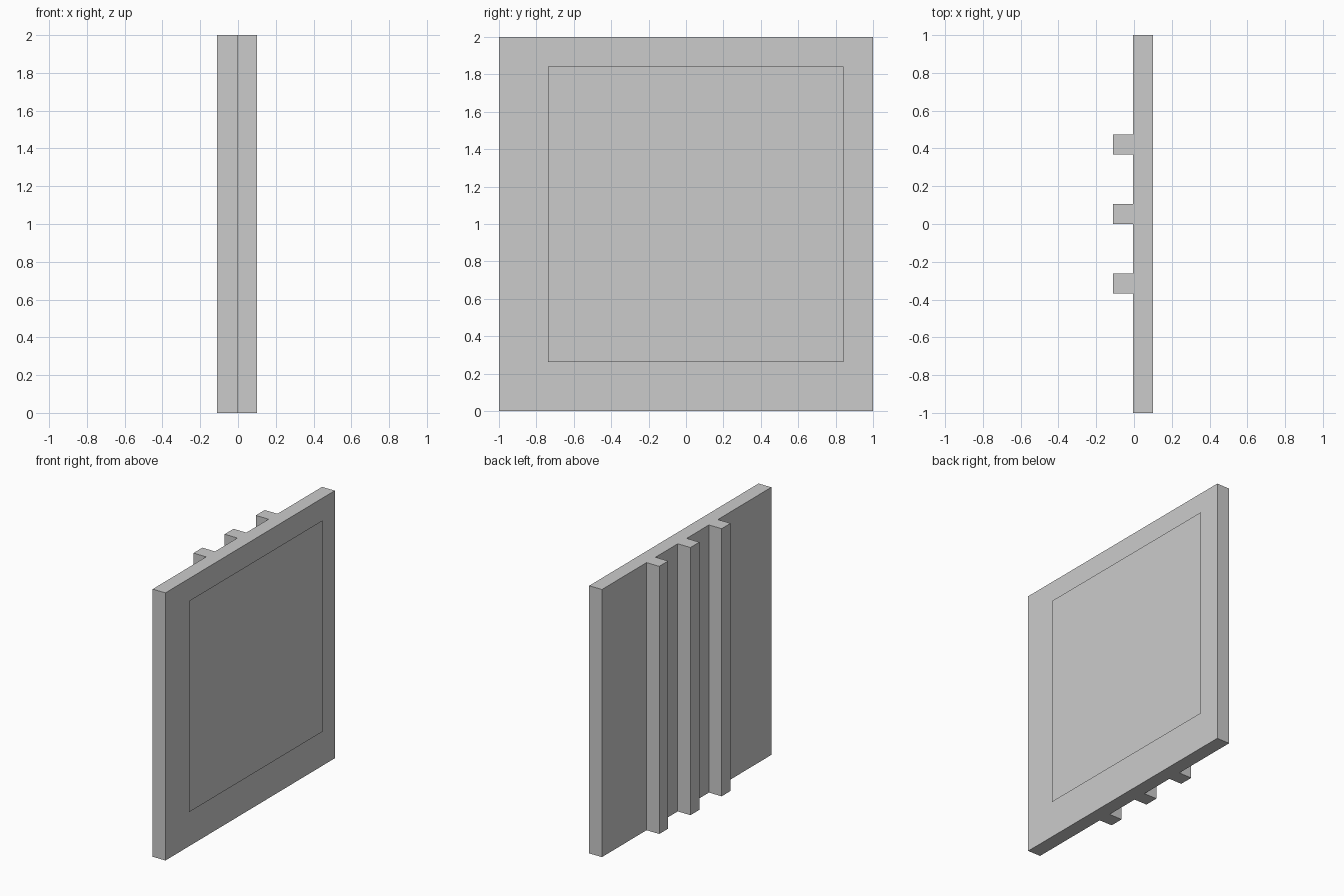
import bpy, bmesh
from mathutils import Matrix, Vector

if "Cube" in bpy.data.objects:
    bpy.data.objects.remove(bpy.data.objects["Cube"])

U = 2 / 19            # module: the panel is 19 units square
X0 = -1.05 * U        # back of the ribs


def box(name, lo, hi):
    lo, hi = Vector(lo), Vector(hi)
    bm = bmesh.new()
    bmesh.ops.create_cube(bm, size=1, matrix=Matrix.Translation((lo + hi) / 2) @ Matrix.Diagonal((*(hi - lo), 1)))
    return finish(name, bm)


def finish(name, bm):
    mesh = bpy.data.meshes.new(name)
    bm.to_mesh(mesh)
    bm.free()
    obj = bpy.data.objects.new(name, mesh)
    bpy.context.collection.objects.link(obj)
    return obj


# Square upright panel
box("panel", (X0 + U, -1, 0), (X0 + 2 * U, 1, 2))

# Three full-height ribs on the back
for i in range(3):
    y = (i - 1) * 3.5 * U
    box(f"back_rib_{i + 1}", (X0, y, 0), (X0 + U, y + U, 2))

# Thin single-sided sheet floating just off the panel face
x = X0 + 2.1 * U
y0, y1 = -1 + 2.5 * U, -1 + 17.5 * U
z0, z1 = 2.5 * U, 17.5 * U
bm = bmesh.new()
bm.faces.new([bm.verts.new(c) for c in ((x, y0, z0), (x, y1, z0), (x, y1, z1), (x, y0, z1))])
finish("face_sheet", bm)
